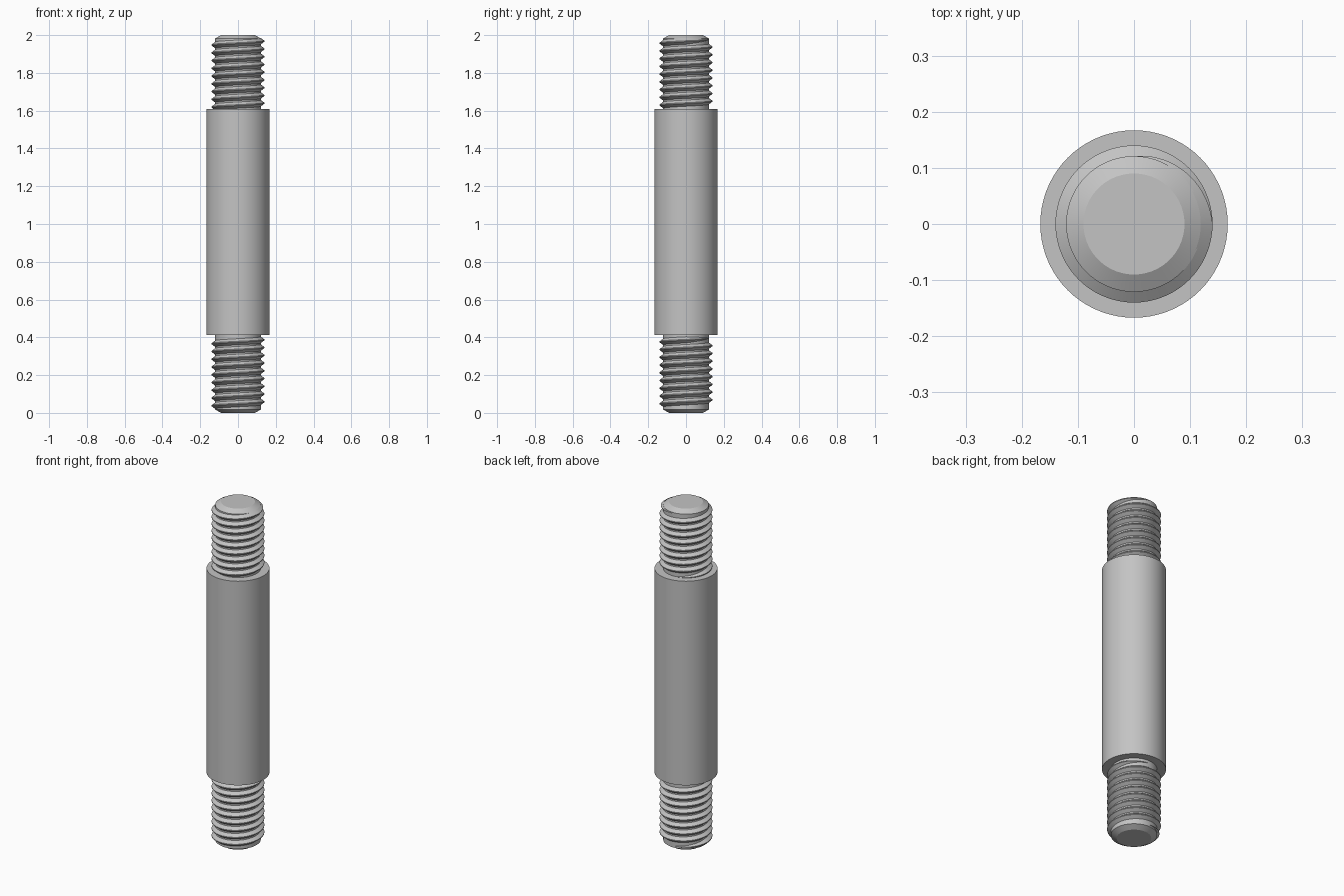
import bpy
import bmesh
import math

cube = bpy.data.objects.get("Cube")
if cube:
    bpy.data.objects.remove(cube, do_unlink=True)

steel = bpy.data.materials.new("steel grey")
steel.use_nodes = True
GREY = (0.55, 0.55, 0.55, 1)
steel.diffuse_color = GREY
steel.node_tree.nodes["Principled BSDF"].inputs["Base Color"].default_value = GREY

SIDES = 72
CORE, CREST, BODY, TIP = 0.121, 0.14, 0.167, 0.09
PITCH, TURNS, FADE = 0.041, 9, 0.25


def finish(name, bm, angle):
    bmesh.ops.recalc_face_normals(bm, faces=bm.faces[:])
    mesh = bpy.data.meshes.new(name)
    bm.to_mesh(mesh)
    bm.free()
    mesh.materials.append(steel)
    obj = bpy.data.objects.new(name, mesh)
    bpy.context.collection.objects.link(obj)
    bpy.ops.object.select_all(action="DESELECT")
    bpy.context.view_layer.objects.active = obj
    obj.select_set(True)
    bpy.ops.object.shade_smooth_by_angle(angle=math.radians(angle))


def lathe(name, profile):
    """Revolve (radius, height) points and cap both ends."""
    bm = bmesh.new()
    rings = []
    for r, z in profile:
        rings.append([bm.verts.new((r * math.cos(a), r * math.sin(a), z))
                      for a in (math.tau * i / SIDES for i in range(SIDES))])
    for low, high in zip(rings, rings[1:]):
        for i in range(SIDES):
            j = (i + 1) % SIDES
            bm.faces.new((low[i], low[j], high[j], high[i]))
    bm.faces.new(rings[0])
    bm.faces.new(rings[-1])
    finish(name, bm, 25)


def thread(name, top):
    """Right-handed ridge winding down from the back, tapering at both ends."""
    bm = bmesh.new()
    rows = []
    steps = SIDES * TURNS
    for s in range(steps + 1):
        turn = s / SIDES
        grow = max(0.02, min(1, turn / FADE, (TURNS - turn) / FADE))
        a = math.pi / 2 - math.tau * turn
        z = top - PITCH * turn
        crest = CORE + (CREST - CORE) * grow
        wide, flat = PITCH * 0.44 * grow, PITCH * 0.06 * grow
        section = ((CORE - 0.002, -wide), (crest, -flat), (crest, flat), (CORE - 0.002, wide))
        rows.append([bm.verts.new((r * math.cos(a), r * math.sin(a), z + dz))
                     for r, dz in section])
    for one, two in zip(rows, rows[1:]):
        for k in range(4):
            n = (k + 1) % 4
            bm.faces.new((one[k], one[n], two[n], two[k]))
    bm.faces.new(rows[0])
    bm.faces.new(rows[-1])
    finish(name, bm, 30)


# One turned shaft: lower stud, thick middle, upper stud
lathe("stepped_shaft", [(TIP, 0), (CORE, 0.018), (CORE, 0.413), (BODY, 0.413),
                        (BODY, 1.61), (CORE, 1.61), (CORE, 1.982), (TIP, 2)])

# Helical threads on both studs
thread("upper_thread", 1.978)
thread("lower_thread", 0.397)
